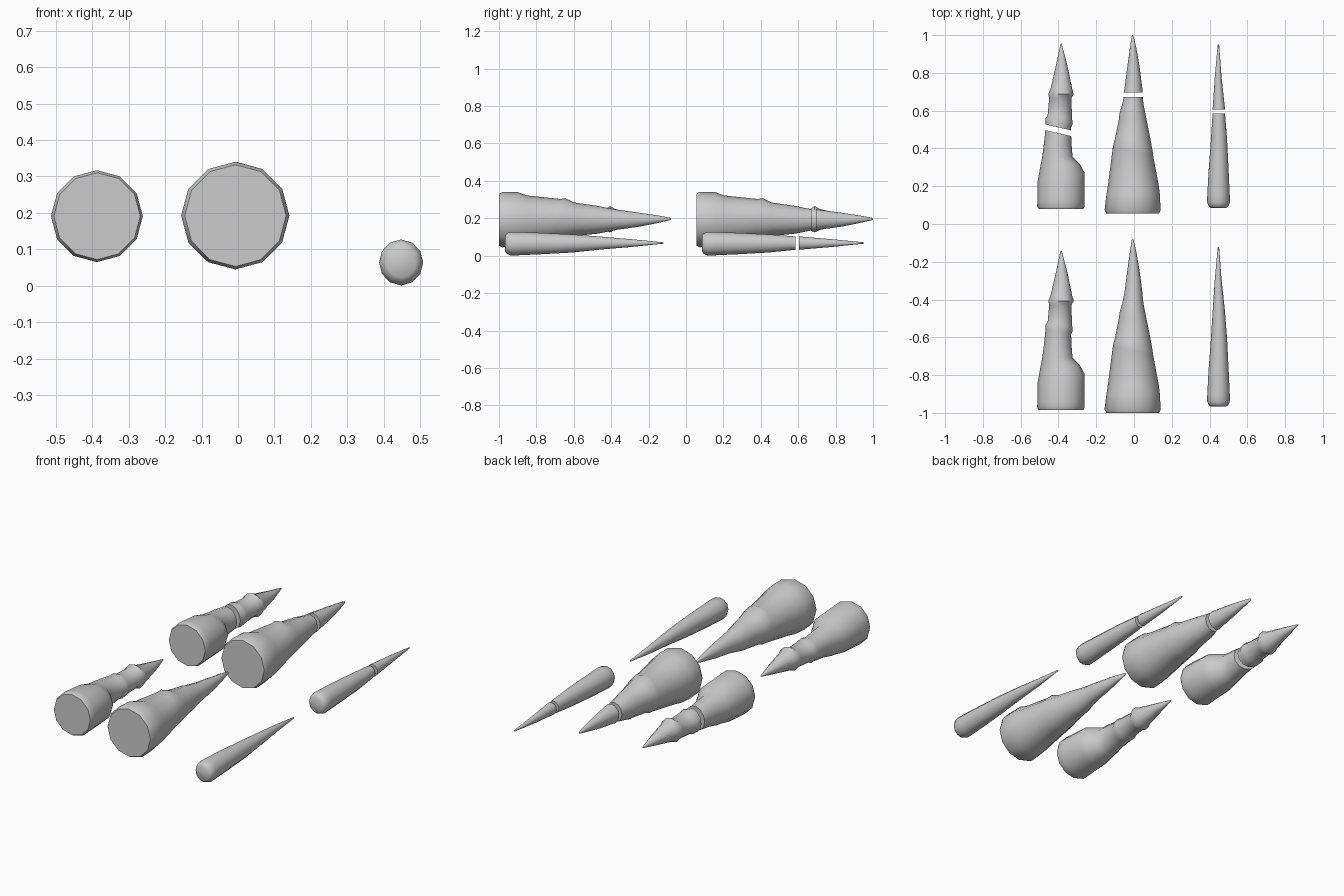
import bpy, bmesh, math
from mathutils import Vector

SIDES = 12

# Stations along each spike: (y, x_min, x_max, z_min, z_max, tilt)
RIDGED = [
    (-0.985, -.505, -.268, .072, .310, 0), (-.970, -.513, -.261, .065, .317, 0),
    (-.940, -.511, -.262, .066, .316, 0), (-.815, -.510, -.262, .075, .305, .18),
    (-.755, -.496, -.286, .090, .285, .06), (-.710, -.486, -.325, .100, .275, 0),
    (-.650, -.478, -.330, .115, .270, 0), (-.570, -.468, -.333, .125, .258, -.22),
    (-.550, -.468, -.324, .122, .262, -.22), (-.530, -.457, -.327, .130, .255, -.2),
    (-.430, -.449, -.332, .135, .250, 0), (-.407, -.454, -.319, .125, .265, 0),
    (-.380, -.442, -.327, .138, .250, 0), (-.250, -.412, -.354, .165, .220, 0),
    (-.145, -.390, -.382, .190, .197, 0)]
LARGE = [
    (-1.0, -.146, .132, .053, .332, 0), (-.982, -.156, .141, .045, .340, 0),
    (-.900, -.146, .137, .048, .340, 0), (-.850, -.138, .131, .060, .322, 0),
    (-.670, -.112, .101, .090, .303, -.2), (-.645, -.107, .098, .090, .308, -.2),
    (-.600, -.100, .086, .105, .285, 0), (-.500, -.080, .066, .115, .270, 0),
    (-.470, -.077, .060, .118, .266, 0), (-.420, -.062, .050, .128, .255, 0),
    (-.360, -.050, .044, .140, .245, 0), (-.250, -.036, .030, .155, .230, 0),
    (-.150, -.022, .013, .175, .215, 0), (-.085, -.012, -.002, .190, .203, 0)]
SLIM = [
    (-.967, .408, .488, .023, .107, 0), (-.957, .395, .500, .009, .121, 0),
    (-.937, .387, .508, .001, .127, 0), (-.900, .388, .507, .002, .127, 0),
    (-.770, .395, .501, .008, .122, 0), (-.610, .407, .493, .017, .114, 0),
    (-.455, .417, .481, .033, .102, 0), (-.290, .428, .463, .047, .088, 0),
    (-.125, .443, .451, .064, .072, 0)]


def spike_mesh(stations):
    """Loft tapered rings from base to a pointed tip."""
    bm = bmesh.new()
    rings = []
    for y, x0, x1, z0, z1, tilt in stations:
        cx, cz, rx, rz = (x0 + x1) / 2, (z0 + z1) / 2, (x1 - x0) / 2, (z1 - z0) / 2
        ring = []
        for i in range(SIDES):
            a = 2 * math.pi * i / SIDES
            dx = rx * math.cos(a)
            ring.append(bm.verts.new((cx + dx, y + tilt * dx, cz + rz * math.sin(a))))
        rings.append(ring)
    for a, b in zip(rings, rings[1:]):
        for i in range(SIDES):
            j = (i + 1) % SIDES
            bm.faces.new((a[i], a[j], b[j], b[i]))
    bm.faces.new(rings[0])
    tip = bm.verts.new((cx, stations[-1][0] + .006, cz))
    for i in range(SIDES):
        bm.faces.new((rings[-1][i], rings[-1][(i + 1) % SIDES], tip))
    return bm


def cut(bm, point, tilt, keep_tip):
    """Snap the spike along a plane and cap the break."""
    bmesh.ops.bisect_plane(
        bm, geom=bm.verts[:] + bm.edges[:] + bm.faces[:], plane_co=point,
        plane_no=Vector((-tilt, 1, 0)), clear_inner=keep_tip, clear_outer=not keep_tip)
    bmesh.ops.holes_fill(bm, edges=[e for e in bm.edges if e.is_boundary], sides=0)


def finish(bm, name, dy=0):
    bmesh.ops.translate(bm, verts=bm.verts[:], vec=(0, dy, 0))
    bmesh.ops.recalc_face_normals(bm, faces=bm.faces[:])
    me = bpy.data.meshes.new(name)
    bm.to_mesh(me)
    bm.free()
    ob = bpy.data.objects.new(name, me)
    bpy.context.collection.objects.link(ob)
    bpy.ops.object.select_all(action='DESELECT')
    ob.select_set(True)
    bpy.context.view_layer.objects.active = ob
    bpy.ops.object.shade_smooth_by_angle(angle=math.radians(50))


# name, stations, break point, break tilt, row offset, extra tip gap
for name, st, point, tilt, dy, gap in (
        ("ridged_spike", RIDGED, (-.395, -.585, .19), -.23, 1.065, .03),
        ("large_spike", LARGE, (0, -.383, .19), 0, 1.055, .024),
        ("slim_spike", SLIM, (.448, -.467, .065), 0, 1.052, .02)):
    # Whole spike in the front row
    finish(spike_mesh(st), name + "_whole")
    # Broken spike in the back row
    for part, keep_tip in (("base", False), ("tip", True)):
        bm = spike_mesh(st)
        cut(bm, point, tilt, keep_tip)
        finish(bm, f"{name}_broken_{part}", dy + (gap if keep_tip else 0))
